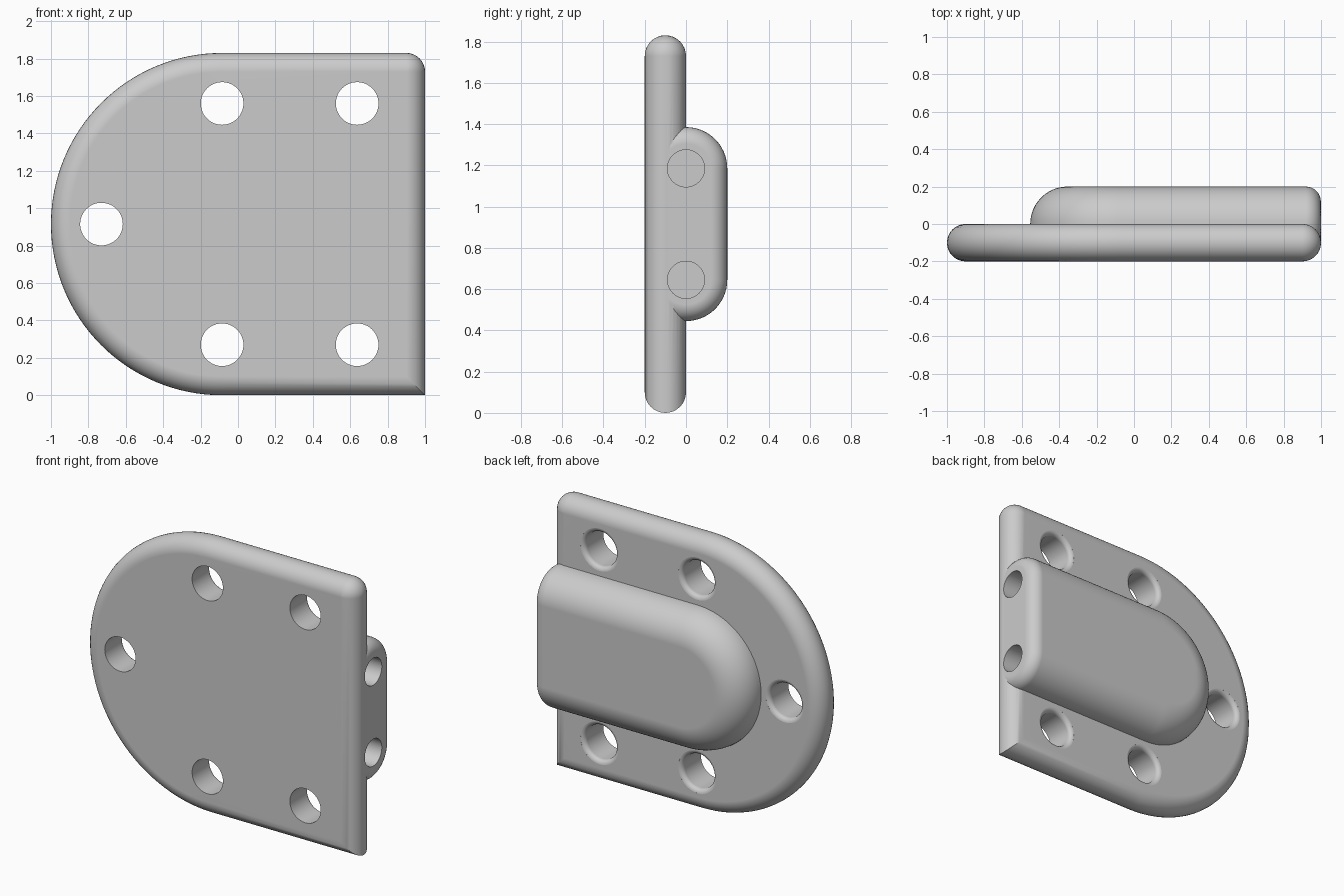
import bpy, bmesh
from math import sin, cos, pi, asin, radians
from mathutils import Matrix, Vector

cube = bpy.data.objects.get("Cube")
if cube:
    bpy.data.objects.remove(cube, do_unlink=True)

MID_Z = 0.915      # centre height of the fitting
ARC_X = -0.085     # centre of the rounded end
PLATE_R = 0.915
EDGE = 0.1         # plate edge radius, half its thickness

grey = bpy.data.materials.new("light_grey")
grey.use_nodes = True
grey.diffuse_color = (0.6, 0.6, 0.6, 1)
grey.node_tree.nodes["Principled BSDF"].inputs["Base Color"].default_value = (0.6, 0.6, 0.6, 1)


def finish(name, bm):
    bmesh.ops.remove_doubles(bm, verts=bm.verts, dist=1e-5)
    bmesh.ops.dissolve_degenerate(bm, edges=bm.edges, dist=1e-5)
    bmesh.ops.recalc_face_normals(bm, faces=bm.faces)
    mesh = bpy.data.meshes.new(name)
    bm.to_mesh(mesh)
    bm.free()
    mesh.materials.append(grey)
    obj = bpy.data.objects.new(name, mesh)
    bpy.context.collection.objects.link(obj)
    return obj


def bridge(bm, a, b):
    n = len(a)
    for i in range(n):
        j = (i + 1) % n
        bm.faces.new((a[i], a[j], b[j], b[i]))


def boolean(obj, tool, operation):
    mod = obj.modifiers.new("cut", 'BOOLEAN')
    mod.operation, mod.solver, mod.object = operation, 'EXACT', tool
    bpy.context.view_layer.objects.active = obj
    bpy.ops.object.modifier_apply(modifier=mod.name)
    bpy.data.objects.remove(tool, do_unlink=True)


def plate_outline(inset):
    """D outline: half circle, one square corner, one rounded corner."""
    pts = [(1 - inset, inset)]
    r = EDGE - inset
    for i in range(9):
        a = pi / 2 * i / 8
        pts.append((1 - EDGE + r * cos(a), 2 * PLATE_R - EDGE + r * sin(a)))
    for i in range(65):
        a = pi / 2 + pi * i / 64
        pts.append((ARC_X + (PLATE_R - inset) * cos(a), MID_Z + (PLATE_R - inset) * sin(a)))
    return pts


# Mounting plate with a fully rounded rim
bm = bmesh.new()
loops = []
for i in range(17):
    a = -pi / 2 + pi * i / 16
    inset = EDGE * (1 - cos(a))
    loops.append([bm.verts.new((x, -EDGE + EDGE * sin(a), z)) for x, z in plate_outline(inset)])
for a, b in zip(loops, loops[1:]):
    bridge(bm, a, b)
bm.faces.new(loops[0])
bm.faces.new(loops[-1])
plate = finish("mounting_plate", bm)

# Raised boss: a rounded half profile swept along the straight sides and round end
CORE, ROUND, FILLET, END = 0.27, 0.2, 0.08, 0.999
side = []
for i in range(9):
    a = pi / 2 * (1 - i / 8)
    side.append((END - FILLET + FILLET * sin(a), FILLET * (1 - cos(a)), pi / 2))
turn = [(ARC_X, 0, pi / 2 + pi * i / 48) for i in range(49)]
stations = side + turn + [(x, e, 3 * pi / 2) for x, e, _ in reversed(side)]
bm = bmesh.new()
rows = []
for x, e, heading in stations:
    r = ROUND - e
    low = asin(-EDGE / r)
    row = []
    for i in range(21):
        a = low + (pi / 2 - low) * i / 20
        rho = CORE + r * cos(a)
        row.append(bm.verts.new((x + rho * cos(heading), r * sin(a), MID_Z + rho * sin(heading))))
    rows.append(row)
for a, b in zip(rows, rows[1:]):
    for i in range(20):
        bm.faces.new((a[i], a[i + 1], b[i + 1], b[i]))
n = len(rows)
for i in range(n // 2):
    j = n - 1 - i
    for k in (0, -1):
        ring = [rows[i][k], rows[i + 1][k], rows[j - 1][k], rows[j][k]]
        bm.faces.new(list(dict.fromkeys(ring)))
bm.faces.new(rows[0] + rows[-1][::-1])
boss = finish("raised_boss", bm)
boolean(plate, boss, 'UNION')


def round_cutter(profile, matrix):
    """Solid of revolution from (radius, height) pairs."""
    bm = bmesh.new()
    rings = [[bm.verts.new((r * cos(2 * pi * i / 48), r * sin(2 * pi * i / 48), h))
              for i in range(48)] for r, h in profile]
    for a, b in zip(rings, rings[1:]):
        bridge(bm, a, b)
    bm.faces.new(rings[0])
    bm.faces.new(rings[-1])
    bm.transform(matrix)
    cutter = finish("hole_cutter", bm)
    cutter.hide_render = True
    return cutter


# Mounting holes, with the lip softened at the back
HOLE, LIP = 0.114, 0.03
profile = [(HOLE, -0.3)]
for i in range(7):
    a = radians(84) * i / 6
    profile.append((HOLE + LIP * (1 - cos(a)), -LIP + LIP * sin(a)))
profile.append((profile[-1][0], 0.01))
to_back = Matrix.Rotation(-pi / 2, 4, 'X')
spots = [(-0.73, 0)] + [(x, s * 0.645) for x in (ARC_X, 0.637) for s in (-1, 1)]
for x, dz in spots:
    place = Matrix.Translation(Vector((x, 0, MID_Z + dz)))
    boolean(plate, round_cutter(profile, place @ to_back), 'DIFFERENCE')

# Blind holes in the end of the boss
to_side = Matrix.Rotation(pi / 2, 4, 'Y')
for s in (-1, 1):
    place = Matrix.Translation(Vector((0, 0, MID_Z + s * 0.27)))
    boolean(plate, round_cutter([(0.09, 0.2), (0.09, 1.1)], place @ to_side), 'DIFFERENCE')

# Smooth shading with crisp edges
plate.name = "plate_with_boss"
bpy.ops.object.select_all(action='DESELECT')
plate.select_set(True)
bpy.context.view_layer.objects.active = plate
bpy.ops.object.shade_smooth_by_angle(angle=radians(30))
weighted = plate.modifiers.new("even_normals", 'WEIGHTED_NORMAL')
weighted.keep_sharp = True
